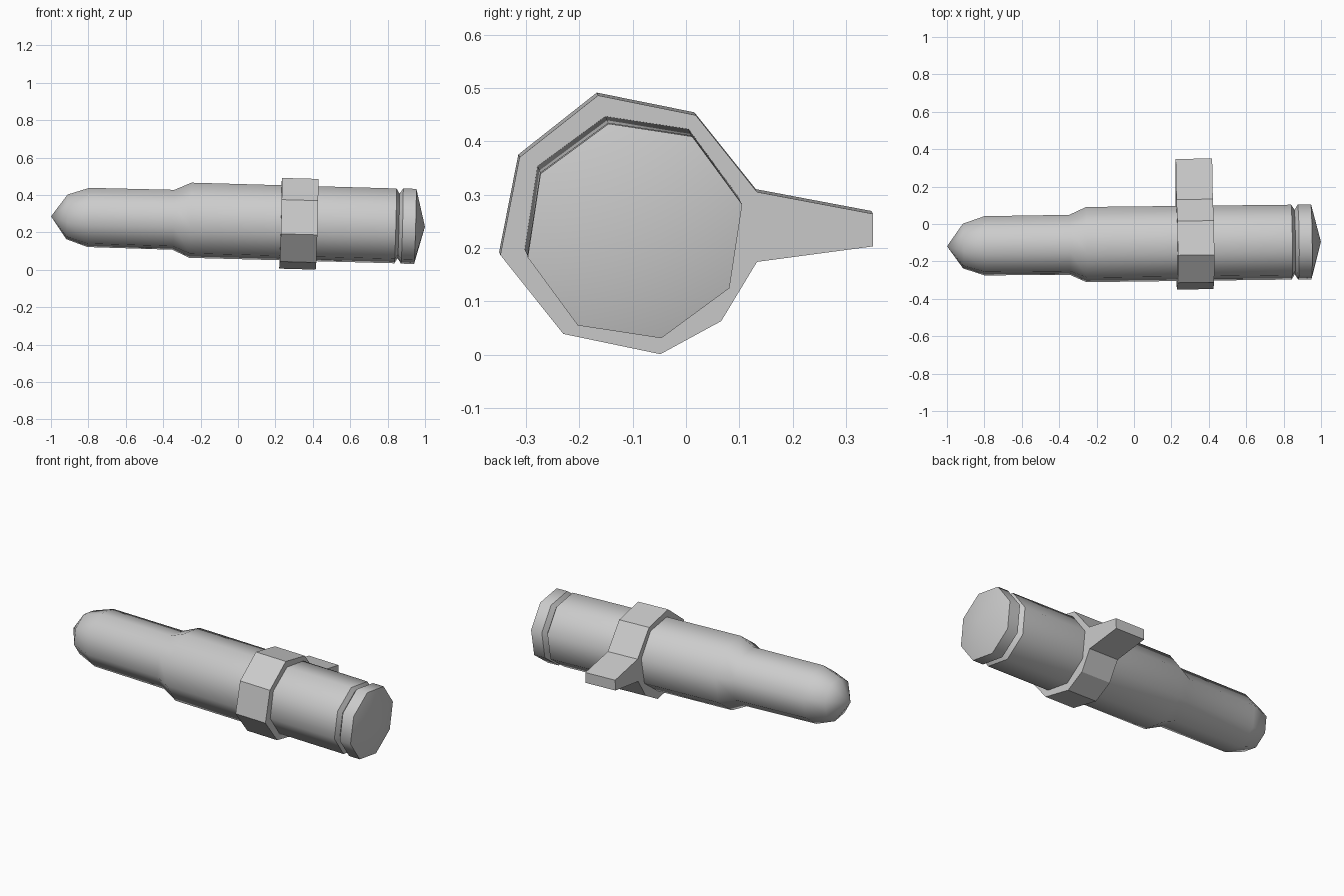
import bpy, bmesh, math
from mathutils import Vector, Matrix

if "Cube" in bpy.data.objects:
    bpy.data.objects.remove(bpy.data.objects["Cube"])

# Shared tilted axis running through the whole model
axis = Vector((1, 0.012, -0.0275)).normalized()
tilt = Vector((1, 0, 0)).rotation_difference(axis).to_matrix().to_4x4()
frame = Matrix.Translation((0, -0.107, 0.258)) @ tilt


def finish(name, bm):
    bmesh.ops.transform(bm, matrix=frame, verts=bm.verts)
    bmesh.ops.recalc_face_normals(bm, faces=bm.faces)
    mesh = bpy.data.meshes.new(name)
    bm.to_mesh(mesh)
    bm.free()
    obj = bpy.data.objects.new(name, mesh)
    bpy.context.collection.objects.link(obj)
    return obj


def lathe(name, profile, sides, start):
    """Rings of (x, radius); zero radius makes a single tip point."""
    bm = bmesh.new()
    rings = []
    for x, r in profile:
        n = sides if r > 0 else 1
        rings.append([bm.verts.new((x, r * math.cos(start + i * math.tau / sides),
                                    r * math.sin(start + i * math.tau / sides)))
                      for i in range(n)])
    for a, b in zip(rings, rings[1:]):
        for i in range(sides):
            j = (i + 1) % sides
            quad = [a[i % len(a)], a[j % len(a)], b[j % len(b)], b[i % len(b)]]
            bm.faces.new(list(dict.fromkeys(quad)))
    return finish(name, bm)


# Eight-sided barrel: rounded nose, step, groove and shallow cone end
profile = [(-1.0, 0), (-0.915, 0.123), (-0.8, 0.163), (-0.345, 0.165),
           (-0.255, 0.207), (0.842, 0.206), (0.859, 0.178), (0.878, 0.207),
           (0.948, 0.207), (1.0, 0)]
barrel = lathe("barrel", profile, 8, math.radians(13.8))
bpy.context.view_layer.objects.active = barrel
barrel.select_set(True)
bpy.ops.object.shade_smooth_by_angle(angle=math.radians(50))

# Flat-faced collar with a side lug, extruded along the axis
outline = [(-0.165, 0.486), (0.018, 0.449), (0.133, 0.305), (0.35, 0.264),
           (0.35, 0.203), (0.133, 0.174), (0.066, 0.063), (-0.048, 0.001),
           (-0.23, 0.039), (-0.348, 0.187), (-0.312, 0.37)]
bm = bmesh.new()
face = bm.faces.new([bm.verts.new((0.423, y + 0.102, z - 0.2464)) for y, z in outline])
ext = bmesh.ops.extrude_face_region(bm, geom=[face], use_keep_orig=True)
moved = [v for v in ext["geom"] if isinstance(v, bmesh.types.BMVert)]
bmesh.ops.translate(bm, vec=(-0.195, 0, 0), verts=moved)
finish("collar", bm)
